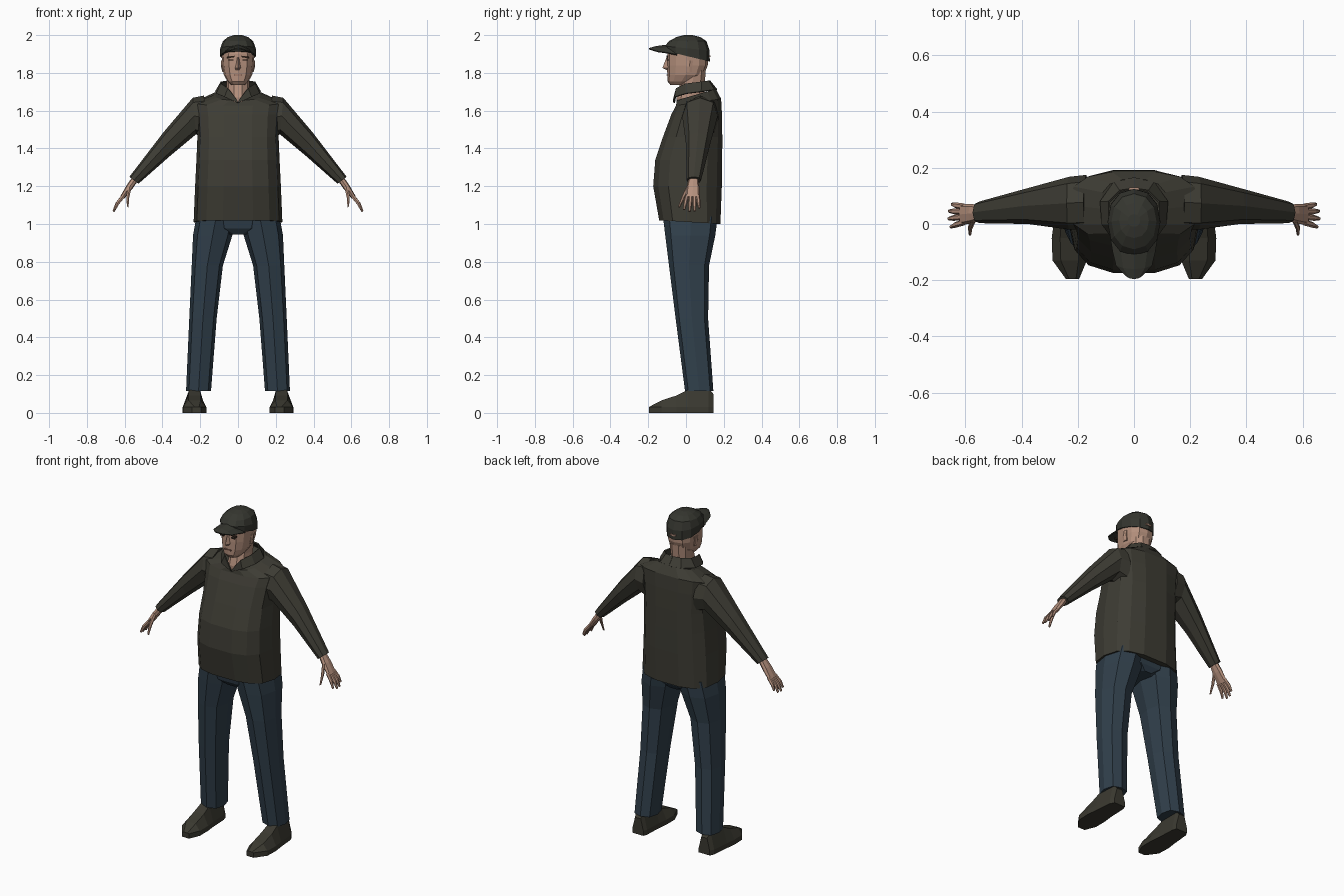
import bpy, bmesh, math
from mathutils import Vector

cube = bpy.data.objects.get("Cube")
if cube:
    bpy.data.objects.remove(cube, do_unlink=True)


def material(name, rgb):
    m = bpy.data.materials.new(name)
    m.use_nodes = True
    m.diffuse_color = (*rgb, 1)
    bsdf = next(n for n in m.node_tree.nodes if n.type == 'BSDF_PRINCIPLED')
    bsdf.inputs["Base Color"].default_value = (*rgb, 1)
    return m


OLIVE = material("olive_jacket", (.047, .045, .034))
CAP = material("dark_olive_cap", (.036, .037, .029))
DENIM = material("blue_denim", (.030, .050, .070))
SKIN = material("skin", (.46, .28, .205))
SHOE = material("brown_green_shoe", (.043, .041, .030))
HAIR = material("dark_brow", (.05, .03, .02))
LIP = material("lip", (.30, .15, .11))


def power(t, e):
    return math.copysign(abs(t) ** e, t)


def ring(c, u, v, n=8, e=1.0):
    """Rounded section around c with half axes u and v."""
    c, u, v = Vector(c), Vector(u), Vector(v)
    angles = [2 * math.pi * i / n for i in range(n)]
    return [c + u * power(math.cos(a), e) + v * power(math.sin(a), e) for a in angles]


def level(z, x0, x1, front, back, n=8, e=1.0, slope=0):
    """Horizontal section; slope raises its back and lowers its front."""
    return ring(((x0 + x1) / 2, (front + back) / 2, z), ((x1 - x0) / 2, 0, 0),
                (0, (back - front) / 2, slope), n, e)


def loft(name, rings, mat, closed=True, side=1, thickness=0):
    bm = bmesh.new()
    rows = [[bm.verts.new((p[0] * side, p[1], p[2])) for p in r] for r in rings]
    n = len(rows[0])
    for a, b in zip(rows, rows[1:]):
        for i in range(n if closed else n - 1):
            j = (i + 1) % n
            bm.faces.new((a[i], a[j], b[j], b[i]))
    if closed:
        bm.faces.new(rows[0])
        bm.faces.new(rows[-1])
    bmesh.ops.recalc_face_normals(bm, faces=bm.faces)
    mesh = bpy.data.meshes.new(name)
    bm.to_mesh(mesh)
    bm.free()
    mesh.materials.append(mat)
    obj = bpy.data.objects.new(name, mesh)
    bpy.context.collection.objects.link(obj)
    if thickness:
        mod = obj.modifiers.new("thickness", 'SOLIDIFY')
        mod.thickness = thickness
        mod.offset = 0
    return obj


def plate(name, c, size, mat, tilt=0):
    """Thin painted detail; tilt lifts its +x end."""
    x, y, z = c
    w, d, h = (s / 2 for s in size)
    return loft(name, [[(x + i * w, y + j * d, z + k * h + i * tilt)
                        for j, k in ((-1, -1), (1, -1), (1, 1), (-1, 1))]
                       for i in (-1, 1)], mat)


# Jacket body, with a hem lower at the back and a dipped neckline
body = [(1.01, .235, -.145, .185, -.01), (1.2, .227, -.177, .193, 0),
        (1.34, .22, -.166, .195, 0), (1.46, .215, -.125, .195, 0),
        (1.58, .222, -.08, .193, 0), (1.645, .232, -.055, .188, .018),
        (1.685, .12, -.05, .16, .03)]
loft("jacket_body", [level(z, -w, w, f, b, 14, .72, s) for z, w, f, b, s in body], OLIVE)

# Stand-up collar, open in a V at the front
low = [(0, -.062, 1.64), (.07, -.058, 1.672), (.112, 0, 1.69),
       (.118, .08, 1.70), (.07, .148, 1.71), (0, .163, 1.71)]
top = [(.004, -.066, 1.655), (.052, -.05, 1.718), (.088, 0, 1.742),
       (.088, .08, 1.752), (.05, .118, 1.757), (0, .125, 1.757)]

# Limb sections
sleeve = [((.18, 1.68), (.16, 1.45), -.02, .175), ((.24, 1.668), (.222, 1.475), -.02, .168),
          ((.395, 1.485), (.36, 1.36), 0, .128), ((.575, 1.25), (.527, 1.213), .003, .08)]
leg = [(1.04, .01, .22, -.122, .168), (.94, .03, .238, -.11, .155),
       (.78, .08, .245, -.09, .122), (.5, .113, .258, -.055, .117),
       (.115, .143, .275, -.005, .145)]
shoe = [(.145, .188, .262, .1), (.12, .18, .275, .13), (.01, .175, .285, .122),
        (-.05, .168, .293, .092), (-.13, .168, .29, .066), (-.195, .195, .243, .032)]
palm = [((.54, .04, 1.245), .024, .018), ((.575, .037, 1.195), .034, .018),
        ((.613, .034, 1.14), .038, .012)]
digits = [("little", (.605, .062, 1.15), (.648, .07, 1.085)),
          ("ring", (.609, .044, 1.145), (.658, .046, 1.068)),
          ("middle", (.609, .025, 1.145), (.66, .019, 1.066)),
          ("index", (.605, .006, 1.15), (.652, -.01, 1.076)),
          ("thumb", (.572, .014, 1.2), (.584, -.036, 1.09))]

for label, s in (("left", 1), ("right", -1)):
    loft(label + "_collar", [low, top], OLIVE, closed=False, side=s, thickness=.008)

    rings = []
    for (tx, tz), (bx, bz), f, b in sleeve:
        rings.append(ring(((tx + bx) / 2, (f + b) / 2, (tz + bz) / 2), (0, (b - f) / 2, 0),
                          ((tx - bx) / 2, 0, (tz - bz) / 2), 8, .85))
    loft(label + "_sleeve", rings, OLIVE, side=s)

    loft(label + "_trouser_leg", [level(z, a, b, f, k, 8, .75) for z, a, b, f, k in leg],
         DENIM, side=s)

    rings = []
    for y, a, b, h in shoe:
        w = (b - a) * .24
        rings.append([(a, y, 0), (a, y, .03), (a + w, y, h),
                      (b - w, y, h), (b, y, .03), (b, y, 0)])
    loft(label + "_shoe", rings, SHOE, side=s)

    # Hand with spread fingers
    across = Vector((.81, 0, .58))
    loft(label + "_palm", [ring(c, (0, w, 0), across * t, 8, .8) for c, w, t in palm],
         SKIN, side=s)
    for finger, a, b in digits:
        a, b = Vector(a), Vector(b)
        mid = a.lerp(b, .55) + across * .006
        loft(label + "_" + finger + "_finger",
             [ring(p, (0, r, 0), across * r, 6)
              for p, r in ((a, .011), (mid, .0105), (b, .006))], SKIN, side=s)

    # Ear, eye and brow
    loft(label + "_ear", [level(z, .07, x, y, y + .035, 6) for z, x, y in
                          ((1.805, .083, .0), (1.835, .09, .0), (1.865, .091, .005))],
         SKIN, side=s)
    plate(label + "_eye", (s * .037, -.098, 1.868), (.024, .009, .007), HAIR)
    plate(label + "_brow", (s * .039, -.1, 1.884), (.04, .009, .008), HAIR, -s * .003)

# Trouser seat bridging the legs
loft("trouser_seat", [level(z, -w, w, f, b, 10, .75) for z, w, f, b in
                      ((.945, .055, -.075, .125), (.975, .16, -.1, .145),
                       (1.05, .2, -.115, .16))], DENIM)

# Neck and head
loft("neck", [level(z, -w, w, f, b, 10, .9) for z, w, f, b in
              ((1.6, .06, -.05, .1), (1.67, .062, -.055, .1),
               (1.74, .06, -.035, .102), (1.82, .066, -.02, .108))], SKIN)
head = [(1.735, .036, -.082, .02), (1.755, .056, -.098, .05), (1.79, .075, -.099, .095),
        (1.84, .084, -.1, .115), (1.9, .087, -.098, .118), (1.95, .08, -.085, .1)]
loft("head", [level(z, -w, w, f, b, 12, .82) for z, w, f, b in head], SKIN)
loft("nose", [[(-w, -.092, z), (0, y, z), (w, -.092, z)] for z, w, y in
              ((1.815, .015, -.104), (1.826, .017, -.125), (1.882, .008, -.103))], SKIN)
plate("mouth", (0, -.098, 1.788), (.044, .008, .006), LIP)

# Cap crown, tilted down at the back
crown = [(1.888, .094, -.108, .126, -.028), (1.93, .094, -.112, .125, -.012),
         (1.968, .08, -.09, .108, 0), (1.99, .053, -.05, .075, 0), (2.0, .022, -.01, .035, 0)]
loft("cap_crown", [level(z, -w, w, f, b, 12, .92, s) for z, w, f, b, s in crown], CAP)
plate("cap_strap_gap", (0, .125, 1.888), (.036, .009, .009), SKIN)

# Curved cap peak
peak = [(-.06, .082, 1.95, .055), (-.11, .074, 1.945, .04),
        (-.16, .062, 1.938, .026), (-.196, .028, 1.928, .006)]
loft("cap_peak", [[(w * t, y + .012 * t * t, z - droop * t * t)
                   for t in (-1, -.6, 0, .6, 1)] for y, w, z, droop in peak],
     CAP, closed=False, thickness=.007)
